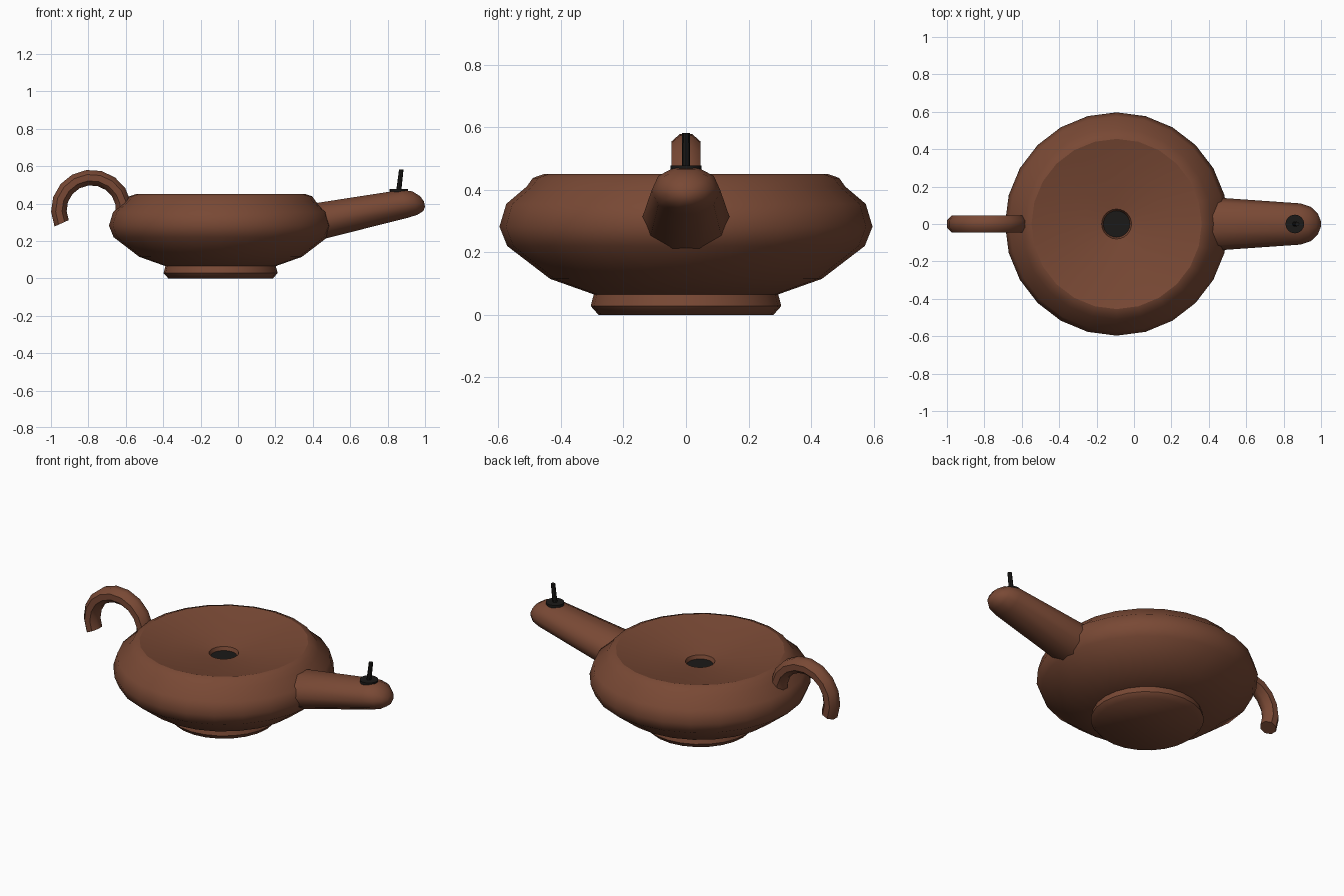
import bpy, bmesh
from math import sin, cos, pi, radians
from mathutils import Vector

if "Cube" in bpy.data.objects:
    bpy.data.objects.remove(bpy.data.objects["Cube"])


def material(name, rgb):
    m = bpy.data.materials.new(name)
    m.diffuse_color = (*rgb, 1)
    m.use_nodes = True
    m.node_tree.nodes["Principled BSDF"].inputs["Base Color"].default_value = m.diffuse_color
    return m


CLAY = material("clay", (0.19, 0.066, 0.035))
SOOT = material("soot", (0.011, 0.010, 0.009))


def loft(name, rings, mat, angle=35, cap_start=True, cap_end=True):
    """Skin a list of equal-length point rings into one mesh."""
    bm = bmesh.new()
    vr = [[bm.verts.new(p) for p in ring] for ring in rings]
    n = len(vr[0])
    for a, b in zip(vr, vr[1:]):
        for i in range(n):
            j = (i + 1) % n
            bm.faces.new((a[i], a[j], b[j], b[i]))
    if cap_start:
        bm.faces.new(vr[0][::-1])
    if cap_end:
        bm.faces.new(vr[-1])
    mesh = bpy.data.meshes.new(name)
    bm.to_mesh(mesh)
    bm.free()
    ob = bpy.data.objects.new(name, mesh)
    bpy.context.collection.objects.link(ob)
    mesh.materials.append(mat)
    bpy.ops.object.select_all(action='DESELECT')
    ob.select_set(True)
    bpy.context.view_layer.objects.active = ob
    bpy.ops.object.shade_smooth_by_angle(angle=radians(angle))
    return ob


def ellipse(center, u, v, n, phase=0.0):
    c, u, v = Vector(center), Vector(u), Vector(v)
    return [c + u * cos(2 * pi * i / n + phase) + v * sin(2 * pi * i / n + phase)
            for i in range(n)]


def lathe(name, profile, mat, x=-0.093, n=24, **kw):
    rings = [ellipse((x, 0, z), (r, 0, 0), (0, r, 0), n) for r, z in profile]
    return loft(name, rings, mat, **kw)


# Foot ring
lathe("foot", [(0.28, 0), (0.305, 0.028), (0.295, 0.066), (0.2, 0.07)],
      CLAY, angle=52)

# Round bowl, then its dished top with a filling hole
lathe("bowl", [(0.28, 0.06), (0.435, 0.115), (0.572, 0.22), (0.597, 0.282),
               (0.575, 0.355), (0.51, 0.41), (0.49, 0.438), (0.455, 0.45)],
      CLAY, angle=60, cap_end=False)
lathe("dished_top", [(0.455, 0.45), (0.28, 0.408), (0.08, 0.38), (0.07, 0.35)],
      CLAY, cap_start=False)
lathe("filling_hole", [(0.071, 0.345), (0.071, 0.36)], SOOT)

# Nozzle: flattened ten-sided taper with a rounded tip
stations = [(0.3, 0.277, 0.15, 0.106), (0.46, 0.311, 0.14, 0.1),
            (0.89, 0.398, 0.11, 0.079), (0.945, 0.402, 0.092, 0.066),
            (0.982, 0.399, 0.057, 0.042), (0.997, 0.397, 0.02, 0.015)]
loft("nozzle", [ellipse((x, 0, z), (0, hw, 0), (-0.2 * hh, 0, hh), 10)
                for x, z, hw, hh in stations], CLAY, angle=60)

# Wick hole and wick
lathe("wick_hole", [(0.05, 0.46), (0.05, 0.478)], SOOT, x=0.86, n=16)
loft("wick", [ellipse((x, 0, z), (r, 0, 0), (0, r, 0), 8)
              for x, z, r in ((0.856, 0.44, 0.014), (0.873, 0.582, 0.012))], SOOT)

# Curled handle: eight-sided tube along an open arc
rings = []
for k in range(11):
    a = radians(-10 + 214 * k / 10)
    d = Vector((cos(a), 0, sin(a)))
    rings.append(ellipse(Vector((-0.784, 0, 0.365)) + d * 0.174,
                         d * 0.045, (0, 0.05, 0), 8, pi / 8))
loft("handle", [r[::-1] for r in rings[::-1]][::-1], CLAY, angle=42)
